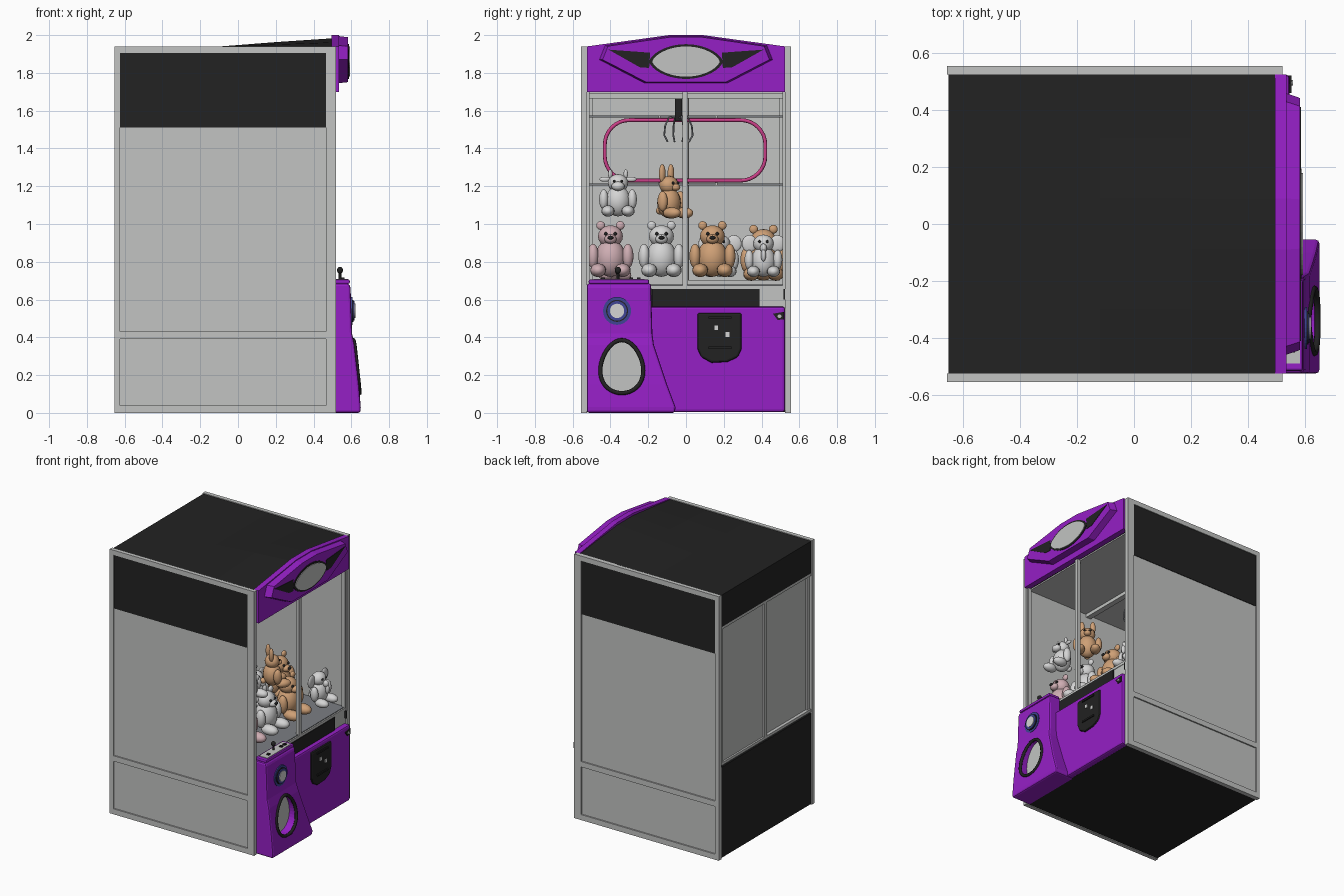
import bpy, bmesh, math
from mathutils import Matrix, Vector

if "Cube" in bpy.data.objects:
    bpy.data.objects.remove(bpy.data.objects["Cube"])

def material(name, r, g, b):
    m = bpy.data.materials.new(name)
    m.use_nodes = True
    m.diffuse_color = (r, g, b, 1)
    bsdf = next(n for n in m.node_tree.nodes if n.type == 'BSDF_PRINCIPLED')
    bsdf.inputs["Base Color"].default_value = (r, g, b, 1)
    return m

PURPLE = material("purple", 0.30, 0.014, 0.56)
GREY = material("light grey", 0.54, 0.55, 0.54)
BLACK = material("black", 0.016, 0.016, 0.016)
WHITE = material("plush white", 0.66, 0.66, 0.66)
TAN = material("plush tan", 0.62, 0.35, 0.18)
PINK = material("plush pink", 0.62, 0.42, 0.45)
NEON = material("neon pink", 0.60, 0.05, 0.25)
BLUE = material("blue", 0.05, 0.06, 0.30)
SLATE = material("slate", 0.20, 0.21, 0.23)

def finish(name, bm, mats, bevel=0.0):
    bmesh.ops.recalc_face_normals(bm, faces=bm.faces)
    me = bpy.data.meshes.new(name)
    bm.to_mesh(me)
    bm.free()
    for m in mats:
        me.materials.append(m)
    ob = bpy.data.objects.new(name, me)
    bpy.context.collection.objects.link(ob)
    if bevel:
        mod = ob.modifiers.new("bevel", 'BEVEL')
        mod.width, mod.segments = bevel, 2
        mod.limit_method, mod.angle_limit = 'ANGLE', math.radians(35)
    return ob

def loft(name, rings, mat, bevel=0.0):
    """Closed solid through rings of equal point count."""
    bm = bmesh.new()
    vs = [[bm.verts.new(p) for p in ring] for ring in rings]
    n = len(vs[0])
    for a, b in zip(vs, vs[1:]):
        for i in range(n):
            bm.faces.new((a[i], a[(i + 1) % n], b[(i + 1) % n], b[i]))
    bm.faces.new(vs[0])
    bm.faces.new(vs[-1])
    return finish(name, bm, [mat], bevel)

def box(name, x, y, z, mat, bevel=0.0):
    return loft(name, [[(x[0], y[0], k), (x[1], y[0], k), (x[1], y[1], k), (x[0], y[1], k)] for k in z], mat, bevel)

def prism(name, pts, x0, x1, mat, bevel=0.0):
    """Outline of (y, z) points pushed along x."""
    return loft(name, [[(x, y, z) for y, z in pts] for x in (x0, x1)], mat, bevel)

def tube(name, pts, r, mat, cyclic=False):
    cu = bpy.data.curves.new(name, 'CURVE')
    cu.dimensions, cu.bevel_depth, cu.bevel_resolution = '3D', r, 2
    cu.use_fill_caps = True
    sp = cu.splines.new('POLY')
    sp.points.add(len(pts) - 1)
    for p, q in zip(sp.points, pts):
        p.co = (*q, 1)
    sp.use_cyclic_u = cyclic
    cu.materials.append(mat)
    ob = bpy.data.objects.new(name, cu)
    bpy.context.collection.objects.link(ob)
    bpy.ops.object.select_all(action='DESELECT')
    ob.select_set(True)
    bpy.context.view_layer.objects.active = ob
    bpy.ops.object.convert(target='MESH')
    return bpy.context.object

def circle(cy, cz, r, n=32):
    return [(cy + r * math.cos(2 * math.pi * i / n), cz + r * math.sin(2 * math.pi * i / n)) for i in range(n)]

# Cabinet base, interior floor, roof block rising to the front
box("base", (-0.65, 0.50), (-0.525, 0.525), (0.005, 0.67), BLACK)
box("play_floor", (-0.64, 0.50), (-0.524, 0.524), (0.67, 0.68), SLATE)
def roof_ring(x, rise):
    top = [(0.525, 0), (0.3, 0.55), (0.09, 1), (-0.09, 1), (-0.3, 0.55), (-0.525, 0)]
    return [(x, -0.525, 1.70), (x, 0.525, 1.70)] + [(x, y, 1.935 + rise * k) for y, k in top]
loft("roof", [roof_ring(-0.65, 0), roof_ring(-0.12, 0.003), roof_ring(0.2, 0.028), roof_ring(0.50, 0.048)], BLACK)
box("ceiling", (-0.64, 0.49), (-0.524, 0.524), (1.69, 1.70), GREY)

# Side walls: panel, raised frame bars and dark upper band
for s, side in ((-1, "right"), (1, "left")):
    def ys(a, b):
        return sorted((s * a, s * b))
    box(side + "_wall", (-0.65, 0.515), ys(0.525, 0.545), (0, 1.935), GREY)
    box(side + "_upper_band", (-0.625, 0.465), ys(0.544, 0.549), (1.51, 1.905), BLACK)
    for i, (x, z) in enumerate([((-0.655, -0.625), (0, 1.94)), ((0.465, 0.52), (0, 1.94)),
                                ((-0.625, 0.465), (0, 0.04)), ((-0.625, 0.465), (0.39, 0.43)),
                                ((-0.625, 0.465), (1.905, 1.94))]):
        box(f"{side}_frame_{i}", x, ys(0.525, 0.555), z, GREY)

# Back: two sliding panes with frames
for s, x in ((-1, -0.625), (1, -0.635)):
    y = sorted((s * -0.015, s * 0.525))
    box("back_pane", (x, x + 0.01), y, (0.68, 1.70), GREY)
    for e in (s * 0.0, s * 0.51):
        box("back_pane_stile", (x - 0.012, x + 0.02), (e - 0.014, e + 0.014), (0.68, 1.70), GREY)
for z in (0.68, 1.68):
    box("back_rail", (-0.648, -0.61), (-0.525, 0.525), (z, z + 0.02), GREY)

# Neon loop on the interior rails
for z in (1.21, 1.57):
    box("interior_rail", (-0.61, -0.59), (-0.525, 0.525), (z - 0.005, z + 0.005), SLATE)
loop = []
for cy, cz, a0 in ((0.29, 1.42, 0), (-0.30, 1.42, 90), (-0.30, 1.36, 180), (0.29, 1.36, 270)):
    for i in range(9):
        a = math.radians(a0 + i * 11.25)
        loop.append((-0.58, cy + 0.13 * math.cos(a), cz + 0.13 * math.sin(a)))
tube("neon_loop", loop, 0.010, NEON, True)
for y in (-0.14, 0.16):
    for z in (1.22, 1.56):
        box("neon_clip", (-0.6, -0.58), (y - 0.006, y + 0.006), (z - 0.015, z + 0.015), GREY)

# Front window frame
box("front_mullion", (0.485, 0.51), (-0.018, 0.008), (0.67, 1.70), GREY)
box("front_sill", (0.48, 0.51), (-0.525, 0.525), (0.655, 0.675), GREY)
for s in (-1, 1):
    box("front_post", (0.485, 0.51), (s * 0.518 - 0.007, s * 0.518 + 0.007), (0.67, 1.70), GREY)
box("sill_plate", (0.49, 0.506), (0.39, 0.524), (0.55, 0.655), GREY)
box("prize_flap", (0.49, 0.515), (-0.18, 0.39), (0.55, 0.657), BLACK)
box("window_latch", (0.50, 0.52), (0.515, 0.525), (0.60, 0.655), BLACK)

# Lower front panel with coin door and lock
box("front_panel", (0.49, 0.545), (-0.20, 0.524), (0.005, 0.562), PURPLE, 0.012)
prism("coin_door", [(0.06, 0.53), (0.295, 0.53), (0.295, 0.34), (0.275, 0.295), (0.22, 0.27),
                    (0.135, 0.265), (0.08, 0.295), (0.06, 0.34)], 0.535, 0.558, BLACK, 0.012)
for y, z in ((0.16, 0.45), (0.22, 0.415)):
    box("coin_slot", (0.555, 0.563), (y - 0.01, y + 0.01), (z - 0.012, z + 0.012), WHITE)
for z in (0.345, 0.505):
    box("coin_door_bar", (0.555, 0.566), (0.12, 0.24), (z - 0.006, z + 0.006), BLACK)
prism("lock_plate", [(0.46, 0.525), (0.52, 0.535), (0.52, 0.495), (0.485, 0.492)], 0.53, 0.552, BLACK)
prism("lock", circle(0.495, 0.512, 0.01, 16), 0.55, 0.558, GREY)

# Control pod, flaring towards the floor
POD = [(0.0, -0.06, 0.648), (0.03, -0.055, 0.65), (0.15, -0.10, 0.64), (0.36, -0.17, 0.617),
       (0.42, -0.178, 0.604), (0.66, -0.185, 0.596), (0.685, -0.185, 0.588)]
def pod_front(z):
    for (z0, _, x0), (z1, _, x1) in zip(POD, POD[1:]):
        if z <= z1:
            return x0 + (x1 - x0) * (z - z0) / (z1 - z0)
pod = loft("control_pod", [[(0.49, -0.524, z), (x, -0.524, z), (x, ym, z), (0.49, ym, z)] for z, ym, x in POD], PURPLE, 0.012)

# Egg-shaped prize opening cut into the pod
egg = []
for i in range(40):
    t = 2 * math.pi * i / 40
    egg.append((-0.34 + 0.112 * math.cos(t) * (1 - 0.16 * math.sin(t)), 0.245 + 0.14 * math.sin(t)))
cutter = prism("egg_cutter", egg, 0.57, 0.75, PURPLE)
cutter.hide_render = True
mod = pod.modifiers.new("opening", 'BOOLEAN')
mod.object, mod.operation, mod.solver = cutter, 'DIFFERENCE', 'EXACT'
bpy.ops.object.select_all(action='DESELECT')
bpy.context.view_layer.objects.active = pod
pod.select_set(True)
for m in list(pod.modifiers):
    bpy.ops.object.modifier_apply(modifier=m.name)
bpy.data.objects.remove(cutter)
prism("opening_back", egg, 0.568, 0.576, GREY)
tube("opening_rim", [(pod_front(z), y, z) for y, z in egg], 0.011, BLACK, True)

# Round speaker button, control deck and joystick
for nm, r, x, m in (("speaker_rim", 0.074, 0.606, BLUE), ("speaker_ring", 0.058, 0.612, BLACK),
                    ("speaker_band", 0.052, 0.616, BLUE), ("speaker_face", 0.038, 0.621, WHITE)):
    prism(nm, circle(-0.365, 0.54, r), 0.59, x, m)
box("control_deck", (0.50, 0.592), (-0.515, -0.195), (0.683, 0.706), PURPLE, 0.008)
box("control_plate", (0.515, 0.582), (-0.49, -0.22), (0.705, 0.71), GREY)
tube("joystick_stick", [(0.54, -0.36, 0.70), (0.54, -0.36, 0.75)], 0.007, BLACK)
for y in (-0.44, -0.29, -0.25):
    box("deck_button", (0.545, 0.565), (y - 0.01, y + 0.01), (0.70, 0.718), BLACK)

# Canopy with raised badge, dark side windows and lens
prism("canopy", [(-0.525, 1.70), (0.525, 1.70), (0.525, 1.94), (0.09, 2.0), (-0.09, 2.0), (-0.525, 1.94)], 0.495, 0.535, PURPLE)
hexa = [(-0.22, 1.745), (0.22, 1.745), (0.46, 1.87), (0.43, 1.945), (0.09, 1.995), (-0.09, 1.995), (-0.43, 1.945), (-0.46, 1.87)]
loft("canopy_badge", [[(0.53, y, z) for y, z in hexa],
                      [(0.583, y * 0.96, 1.87 + (z - 1.87) * 0.95) for y, z in hexa]], PURPLE)
for s in (-1, 1):
    prism("badge_window", [(s * 0.41, 1.923), (s * 0.19, 1.907), (s * 0.195, 1.826), (s * 0.245, 1.83)], 0.578, 0.586, BLACK)
def lens(w, h):
    return [(w * math.cos(t), 1.86 + h * math.sin(t) * abs(math.sin(t)) ** 0.3)
            for t in (2 * math.pi * i / 40 for i in range(40))]
prism("lens_rim", lens(0.195, 0.092), 0.575, 0.588, BLACK)
prism("lens", lens(0.178, 0.08), 0.58, 0.592, GREY)

# Ellipsoid builder for the claw hub and plush toys: (centre, radii, material index)
def blobs(name, parts, mats, at=(0, 0, 0), turn=0):
    bm = bmesh.new()
    for c, r, k in parts:
        mat = Matrix.Translation(c) @ Matrix.Diagonal((*r, 1))
        new = bmesh.ops.create_uvsphere(bm, u_segments=16, v_segments=10, radius=1, matrix=mat)
        for f in {f for v in new["verts"] for f in v.link_faces}:
            f.material_index, f.smooth = k, True
    ob = finish(name, bm, mats)
    ob.location, ob.rotation_euler.z = at, turn
    return ob

blobs("joystick_knob", [((0.54, -0.36, 0.755), (0.016, 0.016, 0.018), 0)], [BLACK])

# Claw hanging from a gantry
CX, CY = -0.03, -0.04
box("gantry", (CX - 0.02, CX + 0.02), (-0.52, 0.52), (1.665, 1.69), GREY)
box("claw_body", (CX - 0.02, CX + 0.02), (CY - 0.018, CY + 0.018), (1.545, 1.67), BLACK)
for i in range(4):
    a = math.radians(i * 90 + 20)
    tube("claw_prong", [(CX + r * math.cos(a), CY + r * math.sin(a), z) for r, z in
                        ((0.015, 1.56), (0.05, 1.57), (0.075, 1.52), (0.08, 1.47), (0.06, 1.435))], 0.005, SLATE)

def pair(c, r, k=0):
    return [((c[0], s * c[1], c[2]), r, k) for s in (-1, 1)]

# Plush bodies share limbs; heads differ by kind
def plush(name, kind, at, mat, turn=0):
    p = [((0, 0, 0.10), (0.075, 0.08, 0.10), 0), ((0, 0, 0.215), (0.06, 0.066, 0.058), 0),
         ((-0.075, 0, 0.05), (0.025, 0.025, 0.025), 0)]
    p += pair((0.02, 0.092, 0.11), (0.035, 0.03, 0.065)) + pair((0.075, 0.065, 0.035), (0.065, 0.042, 0.036))
    p += pair((0.054, 0.025, 0.228), (0.009, 0.009, 0.009), 1)
    if kind == "bear":
        p += pair((0, 0.052, 0.272), (0.015, 0.023, 0.023))
        p += [((0.055, 0, 0.20), (0.03, 0.032, 0.025), 0), ((0.083, 0, 0.208), (0.01, 0.016, 0.01), 1)]
    elif kind == "elephant":
        p += pair((-0.01, 0.09, 0.215), (0.015, 0.05, 0.055))
        p += [((0.07, 0, 0.185), (0.025, 0.022, 0.03), 0), ((0.085, 0, 0.14), (0.018, 0.017, 0.04), 0)]
    elif kind == "rabbit":
        p += pair((-0.02, 0.045, 0.29), (0.02, 0.024, 0.06)) + [((0.055, 0, 0.20), (0.03, 0.03, 0.023), 0)]
    else:
        p += pair((0, 0.085, 0.24), (0.012, 0.035, 0.016)) + pair((0, 0.05, 0.275), (0.013, 0.014, 0.03))
        p += [((0.06, 0, 0.195), (0.035, 0.042, 0.03), 0)]
    ob = blobs(name, p, [mat, BLACK], at, turn)
    ob.scale = (0.82,) * 3 if kind in ("rabbit", "calf", "elephant") else (1,) * 3
    return ob

plush("pink_bear", "bear", (0.32, -0.40, 0.72), PINK)
plush("white_bear", "bear", (0.32, -0.13, 0.72), WHITE)
plush("tan_bear", "bear", (0.31, 0.14, 0.72), TAN)
plush("white_elephant", "elephant", (0.37, 0.41, 0.72), WHITE)
plush("white_calf", "calf", (0.34, -0.36, 1.04), WHITE)
plush("tan_rabbit", "rabbit", (0.34, -0.09, 1.03), TAN, 0.9)
plush("rear_elephant", "elephant", (0.02, 0.18, 0.72), WHITE)
plush("rear_rabbit", "rabbit", (0.02, -0.40, 0.70), PINK, 0.4)
plush("rear_tan_bear", "bear", (0.05, 0.41, 0.70), TAN)
